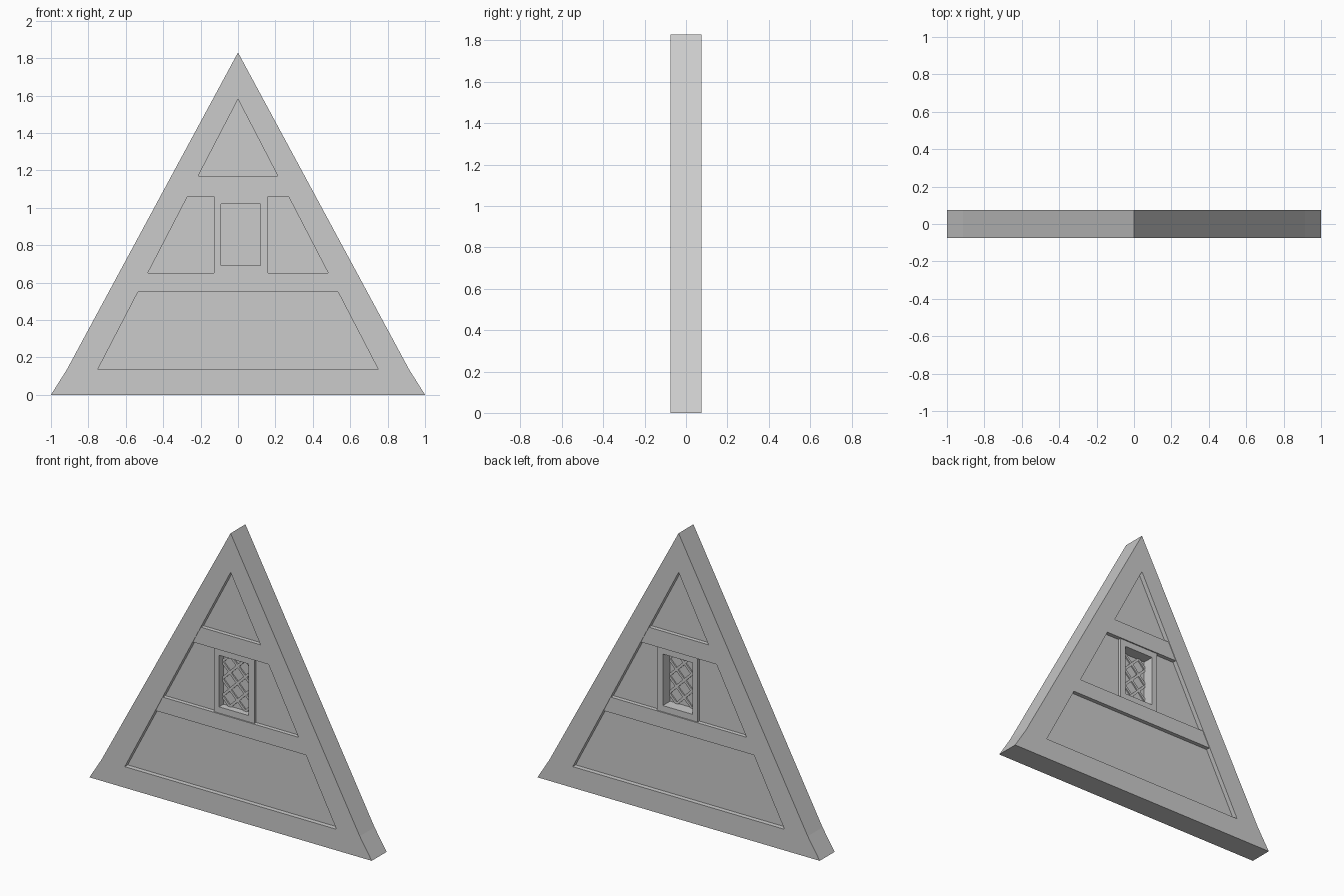
import bpy, bmesh, math
from mathutils import Matrix, Vector

cube = bpy.data.objects.get("Cube")
if cube:
    bpy.data.objects.remove(cube, do_unlink=True)

grey = bpy.data.materials.new("plain grey")
grey.use_nodes = True
colour = (0.6, 0.6, 0.6, 1)
grey.diffuse_color = colour
grey.node_tree.nodes["Principled BSDF"].inputs["Base Color"].default_value = colour

FRAME, BEAM, CASING, PANEL = 0.075, 0.071, 0.063, 0.045   # half depths
BASE_TOP, PEAK, INNER_PEAK, INNER_HALF = 0.135, 1.83, 1.58, 0.75


def finish(name, bm):
    bmesh.ops.recalc_face_normals(bm, faces=bm.faces)
    mesh = bpy.data.meshes.new(name)
    bm.to_mesh(mesh)
    bm.free()
    mesh.materials.append(grey)
    obj = bpy.data.objects.new(name, mesh)
    bpy.context.collection.objects.link(obj)
    return obj


def prism(name, outline, y0, y1):
    """Extrude an x-z outline from y0 to y1."""
    bm = bmesh.new()
    face = bm.faces.new([bm.verts.new((x, y0, z)) for x, z in outline])
    ext = bmesh.ops.extrude_face_region(bm, geom=[face])
    verts = [v for v in ext["geom"] if isinstance(v, bmesh.types.BMVert)]
    bmesh.ops.translate(bm, verts=verts, vec=(0, y1 - y0, 0))
    return finish(name, bm)


def slab(name, outline, half):
    return prism(name, outline, -half, half)


def inner_x(z):
    """Half width of the inner triangle at height z."""
    return INNER_HALF * (INNER_PEAK - z) / (INNER_PEAK - BASE_TOP)


def band(z0, z1):
    a, b = inner_x(z0), inner_x(z1)
    return [(-a, z0), (a, z0), (b, z1), (-b, z1)]


def rect(x0, x1, z0, z1):
    return [(x0, z0), (x1, z0), (x1, z1), (x0, z1)]


# Outer timber frame
slab("base_beam", [(-1, 0), (1, 0), (0.915, BASE_TOP), (-0.915, BASE_TOP)], FRAME)
for side, s in (("left", 1), ("right", -1)):
    slab(side + "_rafter", [(0, PEAK), (0, INNER_PEAK),
                            (s * INNER_HALF, BASE_TOP), (s * 0.915, BASE_TOP)], FRAME)

# Cross beams
LOW0, LOW1, HIGH0, HIGH1 = 0.55, 0.65, 1.06, 1.17
slab("lower_cross_beam", band(LOW0, LOW1), BEAM)
slab("upper_cross_beam", band(HIGH0, HIGH1), BEAM)

# Recessed wall panels
OUT_L, OUT_R, IN_L, IN_R = -0.127, 0.16, -0.09, 0.12
SILL, HEAD = 0.69, 1.02
slab("lower_panel", band(BASE_TOP, LOW0), PANEL)
slab("top_panel", [(-inner_x(HIGH1), HIGH1), (inner_x(HIGH1), HIGH1),
                   (0, INNER_PEAK)], PANEL)
for side, s, edge in (("left", 1, OUT_R), ("right", -1, OUT_L)):
    slab(side + "_window_panel", [(edge, LOW1), (s * inner_x(LOW1), LOW1),
                                  (s * inner_x(HIGH0), HIGH0), (edge, HIGH0)], PANEL)

# Window casing
slab("window_sill", rect(OUT_L, OUT_R, LOW1, SILL), CASING)
slab("window_head", rect(OUT_L, OUT_R, HEAD, HIGH0), CASING)
slab("window_right_jamb", rect(OUT_L, IN_L, SILL, HEAD), CASING)
slab("window_left_jamb", rect(IN_R, OUT_R, SILL, HEAD), CASING)

# Glass pane and diagonal lattice
PANE_Y = -0.015
prism("window_pane", rect(IN_L, IN_R, SILL, HEAD), PANE_Y - 0.004, PANE_Y + 0.004)
cx, cz = (IN_L + IN_R) / 2, (SILL + HEAD) / 2
hw, hh = (IN_R - IN_L) / 2, (HEAD - SILL) / 2
bm = bmesh.new()
for s in (1, -1):
    for k in range(-2, 3):
        offset = k * 0.11
        # clip the line z = x + offset to the opening
        x0, x1 = max(-hw, -hh - offset), min(hw, hh - offset)
        if x1 - x0 < 0.02:
            continue
        mid = (x0 + x1) / 2
        place = (Matrix.Translation((cx + s * mid, PANE_Y, cz + mid + offset))
                 @ Matrix.Rotation(-s * math.pi / 4, 4, 'Y')
                 @ Matrix.Diagonal(Vector(((x1 - x0) * math.sqrt(2), 0.024, 0.016, 1))))
        bmesh.ops.create_cube(bm, size=1, matrix=place)
finish("window_lattice", bm)
